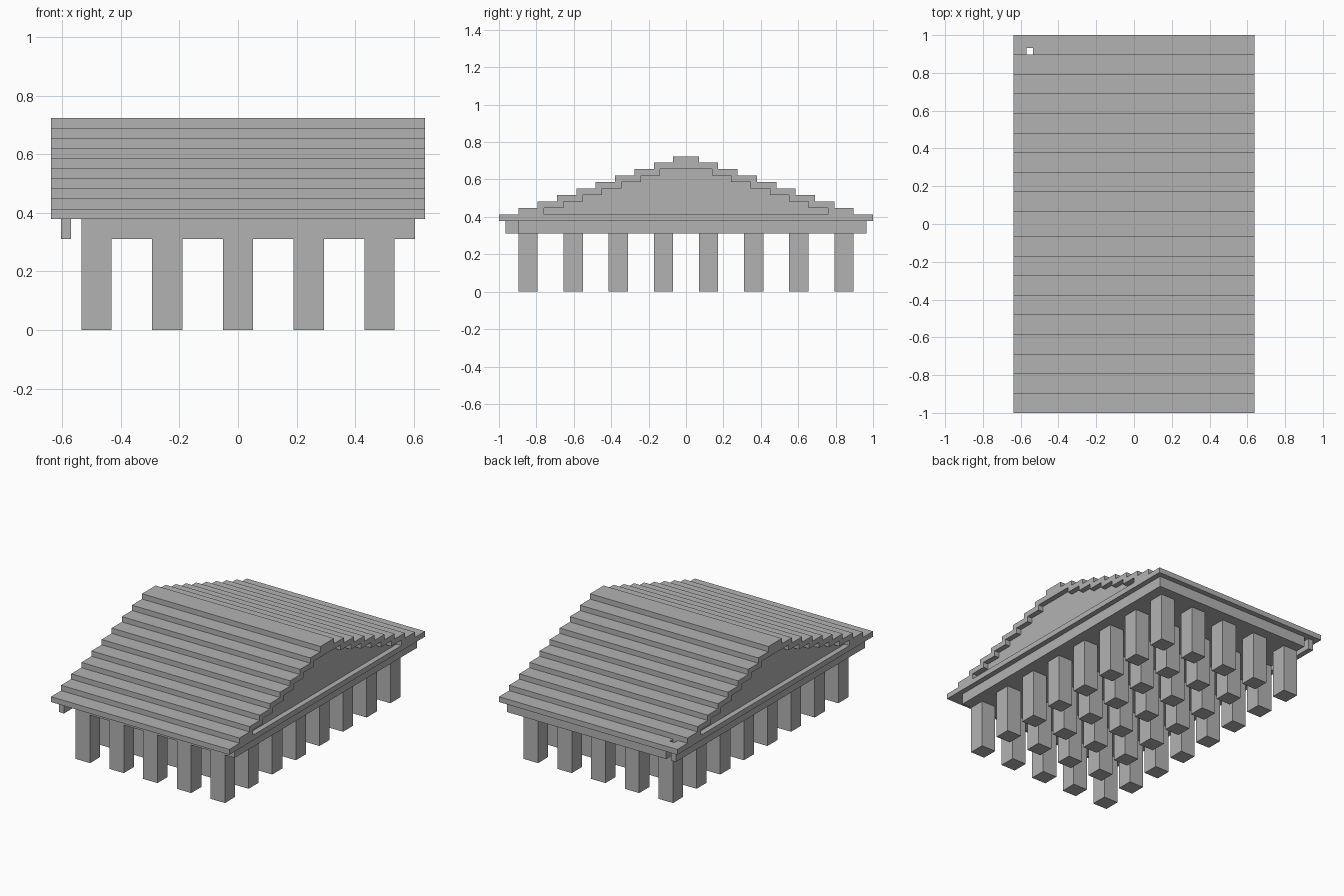
import bpy
import bmesh

cube = bpy.data.objects.get("Cube")
if cube:
    bpy.data.objects.remove(cube, do_unlink=True)

U = 2 / 58  # one block; all sizes below are counted in blocks

stone = bpy.data.materials.new("grey_stone")
stone.use_nodes = True
GREY = (0.45, 0.45, 0.45, 1)
stone.diffuse_color = GREY
stone.node_tree.nodes["Principled BSDF"].inputs["Base Color"].default_value = GREY


def make_object(name, bm):
    bmesh.ops.recalc_face_normals(bm, faces=bm.faces)
    mesh = bpy.data.meshes.new(name)
    bm.to_mesh(mesh)
    bm.free()
    mesh.materials.append(stone)
    obj = bpy.data.objects.new(name, mesh)
    bpy.context.collection.objects.link(obj)
    return obj


def box(name, x, y, z):
    """Box from (low, high) block ranges."""
    bm = bmesh.new()
    bmesh.ops.create_cube(bm, size=1)
    for v in bm.verts:
        for axis, (low, high) in enumerate((x, y, z)):
            v.co[axis] = U * (high if v.co[axis] > 0 else low)
    return make_object(name, bm)


def extrude_profile(name, points, half):
    """Side profile of (y, z) points, extruded across x."""
    bm = bmesh.new()
    face = bm.faces.new([bm.verts.new((-half * U, y * U, z * U)) for y, z in points])
    new = bmesh.ops.extrude_face_region(bm, geom=[face])["geom"]
    verts = [g for g in new if isinstance(g, bmesh.types.BMVert)]
    bmesh.ops.translate(bm, verts=verts, vec=(2 * half * U, 0, 0))
    return make_object(name, bm)


def stairs(start, count):
    """Rising steps, three blocks deep and one high."""
    return [(start - 3 * k, 12 + k + up) for k in range(count) for up in (0, 1)]


def mirrored(points):
    return [(-y, z) for y, z in points]


# Grid of square pillars
for i in range(5):
    for j in range(8):
        x, y = (i - 2) * 7, (j - 3.5) * 7
        box(f"pillar_{i + 1}_{j + 1}", (x - 1.5, x + 1.5), (y - 1.5, y + 1.5), (0, 9))

# Floor slab and the separate edge beam beside it
box("floor_slab", (-15.5, 17.5), (-26, 28), (9, 11))
box("edge_beam", (-17.5, -16.5), (-28, 28), (9, 11))

# Eave plate with a small square opening
eave = box("eave_plate", (-18.5, 18.5), (-29, 29), (11, 12))
cutter = box("opening_cutter", (-16.5, -15.5), (26, 27), (10, 13))
cutter.hide_render = True
cutter.hide_viewport = True
cutter.display_type = 'WIRE'
cut = eave.modifiers.new("opening", 'BOOLEAN')
cut.operation = 'DIFFERENCE'
cut.solver = 'EXACT'
cut.object = cutter

# Stepped roof shell and the recessed gable body beneath it
outer = stairs(26, 9)
inner = stairs(22, 7)
extrude_profile("roof_steps", outer + mirrored(outer)[::-1] + mirrored(inner) + inner[::-1], 18.5)
extrude_profile("gable_body", inner + mirrored(inner)[::-1], 17.5)
